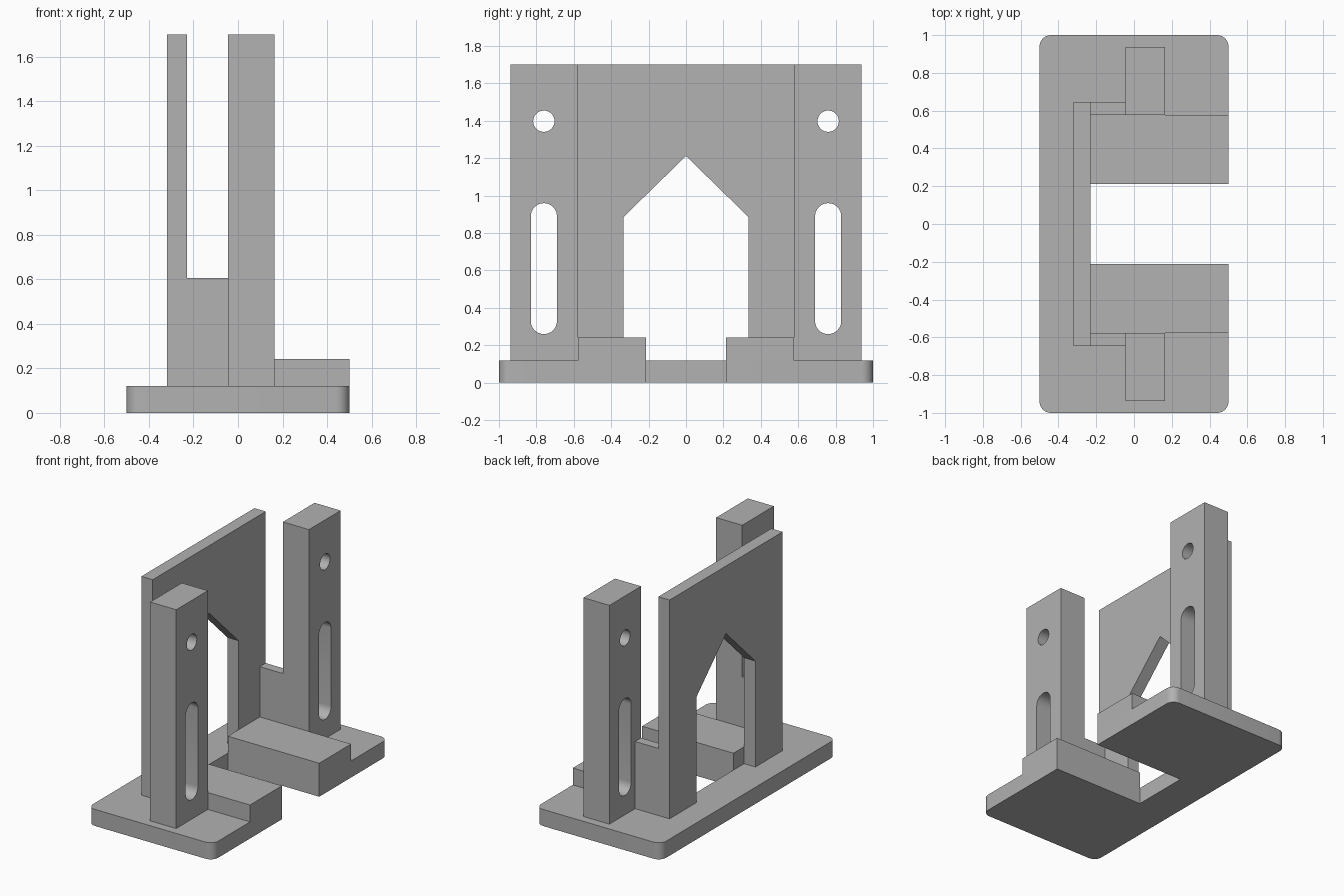
import bpy, bmesh
from math import sin, cos, pi, radians
from mathutils import Vector

cube = bpy.data.objects.get("Cube")
if cube:
    bpy.data.objects.remove(cube, do_unlink=True)

grey = bpy.data.materials.new("plain grey")
grey.use_nodes = True
grey.diffuse_color = (0.445, 0.445, 0.445, 1)
grey.node_tree.nodes["Principled BSDF"].inputs["Base Color"].default_value = grey.diffuse_color


def prism(name, outline, low, high, axis="z"):
    """Extrude a flat outline along z (xy outline) or along x (yz outline)."""
    bm = bmesh.new()
    place = (lambda a, b: (a, b, low)) if axis == "z" else (lambda a, b: (low, a, b))
    face = bm.faces.new([bm.verts.new(place(a, b)) for a, b in outline])
    moved = bmesh.ops.extrude_face_region(bm, geom=[face])["geom"]
    step = Vector((0, 0, high - low)) if axis == "z" else Vector((high - low, 0, 0))
    bmesh.ops.translate(bm, vec=step, verts=[v for v in moved if isinstance(v, bmesh.types.BMVert)])
    bmesh.ops.recalc_face_normals(bm, faces=bm.faces)
    mesh = bpy.data.meshes.new(name)
    bm.to_mesh(mesh)
    bm.free()
    mesh.materials.append(grey)
    obj = bpy.data.objects.new(name, mesh)
    bpy.context.collection.objects.link(obj)
    return obj


def box(name, x, y, z):
    y0, y1 = sorted(y)
    return prism(name, [(x[0], y0), (x[1], y0), (x[1], y1), (x[0], y1)], *z)


def arc(cx, cy, r, start, end, steps):
    angles = [radians(start + (end - start) * i / steps) for i in range(steps + 1)]
    return [(cx + r * cos(a), cy + r * sin(a)) for a in angles]


def cut(obj, cutters):
    """Subtract the cutters, bake the result and discard the cutters."""
    for c in cutters:
        c.hide_render = True
        mod = obj.modifiers.new("cut", "BOOLEAN")
        mod.operation, mod.solver, mod.object = "DIFFERENCE", "EXACT", c
    graph = bpy.context.evaluated_depsgraph_get()
    mesh = bpy.data.meshes.new_from_object(obj.evaluated_get(graph))
    obj.modifiers.clear()
    obj.data = mesh
    for c in cutters:
        bpy.data.objects.remove(c, do_unlink=True)


def smooth(obj):
    bpy.ops.object.select_all(action="DESELECT")
    obj.select_set(True)
    bpy.context.view_layer.objects.active = obj
    bpy.ops.object.shade_smooth_by_angle(angle=radians(30))


FLOOR, TOP = 0.12, 1.70
WALL_BACK, WALL_FRONT = -0.32, -0.23
NOTCH, INNER = 0.213, 0.577

# Base plate: rounded corners and an open notch on one long side
r = 0.06
outline = (arc(0.5 - r, 1 - r, r, 0, 90, 8) + arc(-0.5 + r, 1 - r, r, 90, 180, 8)
           + arc(-0.5 + r, -1 + r, r, 180, 270, 8) + arc(0.5 - r, -1 + r, r, 270, 360, 8)
           + [(0.5, -NOTCH), (WALL_FRONT, -NOTCH), (WALL_FRONT, NOTCH), (0.5, NOTCH)])
smooth(prism("base_plate", outline, 0, FLOOR))

# Wall with a pointed doorway
half = [(0.335, FLOOR), (0.335, 0.885)]
wall = ([(-0.645, FLOOR), (-0.645, TOP), (0.645, TOP), (0.645, FLOOR)]
        + half + [(0, 1.212)] + [(-y, z) for y, z in reversed(half)])
prism("arched_wall", wall, WALL_BACK, WALL_FRONT, "x")

for side, s in (("back", 1), ("front", -1)):
    # Raised block beside the notch
    box(side + "_block", (WALL_FRONT, 0.5), (s * NOTCH, s * INNER), (FLOOR, 0.242))
    # Low web tying the wall to the post
    box(side + "_web", (WALL_FRONT, -0.045), (s * INNER, s * 0.645), (FLOOR, 0.605))
    # Tall post with a long slot and a round hole
    post = box(side + "_post", (-0.045, 0.163), (s * INNER, s * 0.938), (FLOOR, TOP))
    y, w = s * 0.76, 0.07
    slot = prism("slot_cutter", arc(y, 0.89, w, 0, 180, 16) + arc(y, 0.33, w, 180, 360, 16),
                 -0.2, 0.3, "x")
    hole = prism("hole_cutter", arc(y, 1.398, 0.057, 0, 348.75, 31), -0.2, 0.3, "x")
    cut(post, [slot, hole])
    smooth(post)
